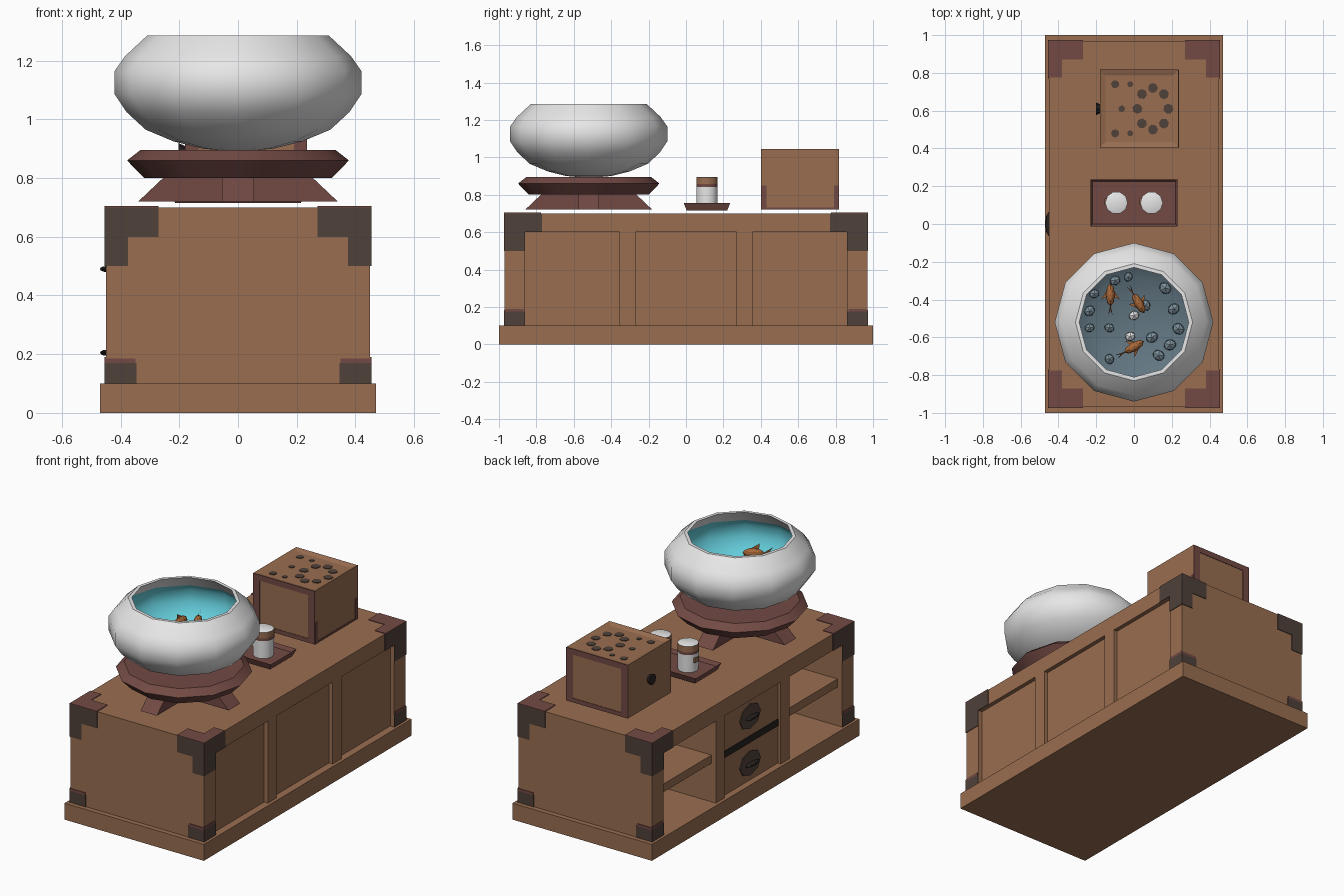
import bpy, bmesh, math, random
from mathutils import Matrix, Vector

if "Cube" in bpy.data.objects:
    bpy.data.objects.remove(bpy.data.objects["Cube"])

random.seed(4)


def material(name, rgb):
    m = bpy.data.materials.new(name)
    m.diffuse_color = (*rgb, 1)
    m.use_nodes = True
    m.node_tree.nodes["Principled BSDF"].inputs["Base Color"].default_value = m.diffuse_color
    return m


WOOD = material("oak brown", (0.32, 0.155, 0.08))
IRON = material("dark iron", (0.078, 0.053, 0.041))
RED = material("mahogany", (0.17, 0.068, 0.058))
WHITE = material("porcelain white", (0.8, 0.8, 0.8))
CYAN = material("water cyan", (0.13, 0.62, 0.72))
GRAVEL = material("gravel blue grey", (0.12, 0.18, 0.22))
STONE = material("pebble grey", (0.2, 0.28, 0.33))
ORANGE = material("fish orange", (0.4, 0.14, 0.04))
BLACK = material("near black", (0.02, 0.016, 0.015))


def finish(name, bm, mats, smooth=None):
    bmesh.ops.recalc_face_normals(bm, faces=bm.faces)
    me = bpy.data.meshes.new(name)
    bm.to_mesh(me)
    bm.free()
    for m in mats:
        me.materials.append(m)
    ob = bpy.data.objects.new(name, me)
    bpy.context.collection.objects.link(ob)
    if smooth:
        bpy.ops.object.select_all(action='DESELECT')
        ob.select_set(True)
        bpy.context.view_layer.objects.active = ob
        bpy.ops.object.shade_smooth_by_angle(angle=math.radians(smooth))
    return ob


def add_box(bm, x0, x1, y0, y1, z0, z1):
    mat = Matrix.Translation(((x0 + x1) / 2, (y0 + y1) / 2, (z0 + z1) / 2))
    mat = mat @ Matrix.Diagonal((abs(x1 - x0), abs(y1 - y0), abs(z1 - z0), 1))
    return bmesh.ops.create_cube(bm, size=1, matrix=mat)["verts"]


def boxes(name, mat, *bounds):
    bm = bmesh.new()
    for b in bounds:
        add_box(bm, *b)
    return finish(name, bm, [mat])


def lathe(name, centre, profile, sides, mats, rule=None, smooth=None):
    """Revolve (radius, height) points; rule(segment) picks the material."""
    bm = bmesh.new()
    rings = []
    for r, z in profile:
        if r == 0:
            rings.append([bm.verts.new((centre[0], centre[1], z))] * sides)
        else:
            rings.append([bm.verts.new((centre[0] + r * math.cos(math.tau * i / sides),
                                        centre[1] + r * math.sin(math.tau * i / sides), z))
                          for i in range(sides)])
    for s, (a, b) in enumerate(zip(rings, rings[1:])):
        for i in range(sides):
            j = (i + 1) % sides
            f = bm.faces.new(list(dict.fromkeys((a[i], a[j], b[j], b[i]))))
            f.material_index = rule(s) if rule else 0
    return finish(name, bm, mats, smooth)


# Cabinet: plinth, top slab, end walls, dividers and recessed back panel
boxes("plinth", WOOD, (-.47, .47, -1, 1, 0, .1))
boxes("cabinet_top", WOOD, (-.45, .45, -.97, .97, .6, .7))
boxes("cabinet_ends", WOOD, *[(-.45, .45, s * .86, s * .97, .1, .6) for s in (-1, 1)])
boxes("cabinet_dividers", WOOD, *[(-.45, .45, s * .27, s * .355, .1, .6) for s in (-1, 1)])
boxes("recessed_panels", WOOD, *[(.39, .425, a, b, .1, .6)
                                 for a, b in ((-.86, -.355), (-.27, .27), (.355, .86))])
boxes("shelves", WOOD, *[(-.42, .39, s * .355, s * .86, .335, .385) for s in (-1, 1)])

# Drawers with handle plates and pulls
boxes("drawer_fronts", WOOD, (-.43, .39, -.27, .27, .1, .33), (-.43, .39, -.27, .27, .37, .6))
boxes("drawer_rail", BLACK, (-.435, .39, -.27, .27, .33, .37))
bm = bmesh.new()
for z in (.205, .49):
    bmesh.ops.create_cone(bm, cap_ends=True, segments=8, radius1=.1, radius2=.1, depth=.006,
                          matrix=Matrix.Translation((-.432, 0, z)) @ Matrix.Diagonal((1, 1, .75, 1))
                          @ Matrix.Rotation(math.pi / 2, 4, 'Y'))
finish("handle_plates", bm, [IRON])
bm = bmesh.new()
for z in (.205, .49):
    bmesh.ops.create_uvsphere(bm, u_segments=8, v_segments=6, radius=1,
                              matrix=Matrix.Translation((-.45, 0, z)) @ Matrix.Diagonal((.02, .065, .01, 1)))
finish("drawer_pulls", bm, [BLACK])

# Corner plates on ends, sides and top
T = .004
iron, trim, lid = [], [], []
for sx in (-1, 1):
    for sy in (-1, 1):
        def add(lst, xa, xb, ya, yb, za, zb):
            lst.append((sx * xa, sx * xb, sy * ya, sy * yb, za, zb))
        y0, y1, x0, x1 = .97, .97 + T, .45, .45 + T
        add(iron, .27, x1, y0, y1, .6, .7)
        add(iron, .375, x1, y0, y1, .5, .6)
        add(iron, .345, x1, y0, y1, .1, .17)
        add(trim, .35, x1, y0, y1, .17, .185)
        add(iron, x0, x1, .77, y0, .6, .7)
        add(iron, x0, x1, .86, y0, .5, .6)
        add(iron, x0, x1, .86, y0, .1, .175)
        add(trim, x0, x1, .87, y0, .175, .19)
        add(lid, .27, x1, .87, y1, .7, .7 + T)
        add(lid, .38, x1, .775, .87, .7, .7 + T)
boxes("corner_plates", IRON, *iron)
boxes("corner_plate_edges", RED, *trim)
boxes("top_corner_plates", RED, *lid)

# Bowl stand: crossed splayed feet under a ring
C = (0, -.52)
bm = bmesh.new()
for turn in (0, math.pi / 2):
    vs = add_box(bm, -.34, .34, -.055, .055, .72, .81)
    for v in vs:
        if v.co.z > .76:
            v.co.x *= .72
    bmesh.ops.transform(bm, verts=vs, matrix=Matrix.Translation((*C, 0)) @ Matrix.Rotation(turn, 4, 'Z'))
finish("stand_feet", bm, [RED])
lathe("stand_ring", C, [(0, .8), (.32, .8), (.378, .86), (.333, .895), (0, .885)], 12, [RED], smooth=40)

# Bowl: outer shell, rim, inner wall, water band and gravel bed
outer = [(0, .89), (.12, .9), (.22, .925), (.315, .965), (.38, 1.025), (.42, 1.085),
         (.42, 1.165), (.385, 1.215), (.31, 1.285)]
inner = [(.29, 1.285), (.37, 1.2), (.395, 1.16), (.395, 1.09), (.36, 1.035), (.33, 1.0),
         (.24, .955), (.12, .93), (0, .922)]
lathe("fish_bowl", C, outer + inner, 12, [WHITE, CYAN, GRAVEL],
      rule=lambda s: 0 if s < 10 else 1 if s < 14 else 2, smooth=42)

# Pebbles resting on the gravel
spots = [(-.21, -.37), (-.1, -.3), (-.03, -.28), (.165, -.34), (.21, -.45), (-.235, -.46),
         (-.235, -.55), (-.13, -.55), (.235, -.555), (.095, -.6), (-.13, -.715), (.13, -.695), (.19, -.64), (.06, -.43)]


def bed(x, y):
    return .935 + .55 * ((x - C[0]) ** 2 + (y - C[1]) ** 2)


def pebbles(name, mat, places, size):
    b = bmesh.new()
    for x, y in places:
        r = size * random.uniform(.8, 1.15)
        bmesh.ops.create_icosphere(b, subdivisions=1, radius=r, matrix=Matrix.Translation((x, y, bed(x, y) + .01))
                                   @ Matrix.Rotation(random.uniform(0, 3), 4, 'Z') @ Matrix.Diagonal((1, .85, .8, 1)))
    finish(name, b, [mat])


pebbles("pebbles", STONE, spots, .034)
pebbles("white_pebbles", WHITE, [(0, -.485), (-.02, -.595)], .032)


# Fish: faceted body with tail, back fin and side fins
def fish(name, loc, heading):
    b = bmesh.new()
    bmesh.ops.create_uvsphere(b, u_segments=8, v_segments=6, radius=1, matrix=Matrix.Diagonal((.06, .024, .03, 1)))
    fins = [((-.05, 0, 0), (-.11, .012, .045), (-.08, 0, .0)), ((-.05, 0, 0), (-.11, -.012, -.02), (-.08, 0, 0)),
            ((.02, 0, .025), (-.035, 0, .06), (-.03, 0, .02)),
            ((.02, .02, 0), (-.025, .05, -.01), (-.01, .018, 0)), ((.02, -.02, 0), (-.025, -.05, -.01), (-.01, -.018, 0))]
    for tri in fins:
        b.faces.new([b.verts.new(p) for p in tri])
    bmesh.ops.transform(b, verts=b.verts, matrix=Matrix.Translation(loc) @ Matrix.Rotation(heading, 4, 'Z'))
    finish(name, b, [ORANGE])


fish("fish_left", (-.125, -.375, 1.06), math.radians(90))
fish("fish_right", (.025, -.42, 1.12), math.radians(-60))
fish("fish_front", (0, -.65, 1.12), math.radians(30))

# Serving tray: flared sides with sunken floor
bm = bmesh.new()
vs = add_box(bm, -.23, .23, -.012, .236, .715, .755)
for v in vs:
    if v.co.z < .73:
        v.co.x *= .93
        v.co.y = .112 + (v.co.y - .112) * .87
bm.normal_update()
top = [f for f in bm.faces if f.normal.z > .9]
bmesh.ops.inset_region(bm, faces=top, thickness=.016)
for v in top[0].verts:
    v.co.z -= .022
finish("tray", bm, [RED])

# Cups with a mahogany line, brown band and white top
for side, x in (("left", -.093), ("right", .093)):
    lathe("cup_" + side, (x, .112), [(0, .733), (.058, .733), (.06, .84), (.06, .857), (.06, .893), (.054, .896), (0, .896)],
          10, [WHITE, RED, WOOD], rule=lambda s: {2: 1, 3: 2}.get(s, 0), smooth=40)
boxes("cup_patches", WOOD, *[(x - .063, x - .053, .1, .135, .79, .82) for x in (-.093, .093)])

# Chest with sunken lid panel
bm = bmesh.new()
add_box(bm, -.18, .235, .405, .815, .72, 1.045)
bm.normal_update()
top = [f for f in bm.faces if f.normal.z > .9]
bmesh.ops.inset_region(bm, faces=top, thickness=.04)
for v in top[0].verts:
    v.co.z -= .01
finish("chest", bm, [WOOD])

# Chest edging: frames on two faces, bottom corners on the plain side
edge = []
for ya, yb in ((.402, .405), (.815, .818)):
    edge += [(-.18, -.135, ya, yb, .72, 1.045), (.19, .235, ya, yb, .72, 1.045),
             (-.135, .19, ya, yb, .72, .745), (-.135, .19, ya, yb, 1.01, 1.045)]
edge += [(.235, .238, .405, .43, .72, .85), (.235, .238, .79, .815, .72, .85), (.235, .238, .43, .79, .72, .732)]
boxes("chest_edging", RED, *edge)

# Lid ornament: ring of dark blobs and a few strays
bm = bmesh.new()
blobs = [(.1 + .082 * math.cos(a * math.tau / 8), .61 + .11 * math.sin(a * math.tau / 8), .027) for a in range(8)]
blobs += [(-.065, .61, .018), (-.1, .74, .022), (-.1, .48, .022), (-.02, .74, .016), (-.02, .48, .016)]
for x, y, r in blobs:
    bmesh.ops.create_cone(bm, cap_ends=True, segments=7, radius1=r, radius2=r, depth=.005,
                          matrix=Matrix.Translation((x, y, 1.036)) @ Matrix.Rotation(x * 20, 4, 'Z'))
finish("lid_ornament", bm, [IRON])

# Chest knob
bm = bmesh.new()
bmesh.ops.create_cone(bm, cap_ends=True, segments=8, radius1=.024, radius2=.034, depth=.022,
                      matrix=Matrix.Translation((-.191, .61, .885)) @ Matrix.Rotation(-math.pi / 2, 4, 'Y'))
finish("chest_knob", bm, [BLACK])
